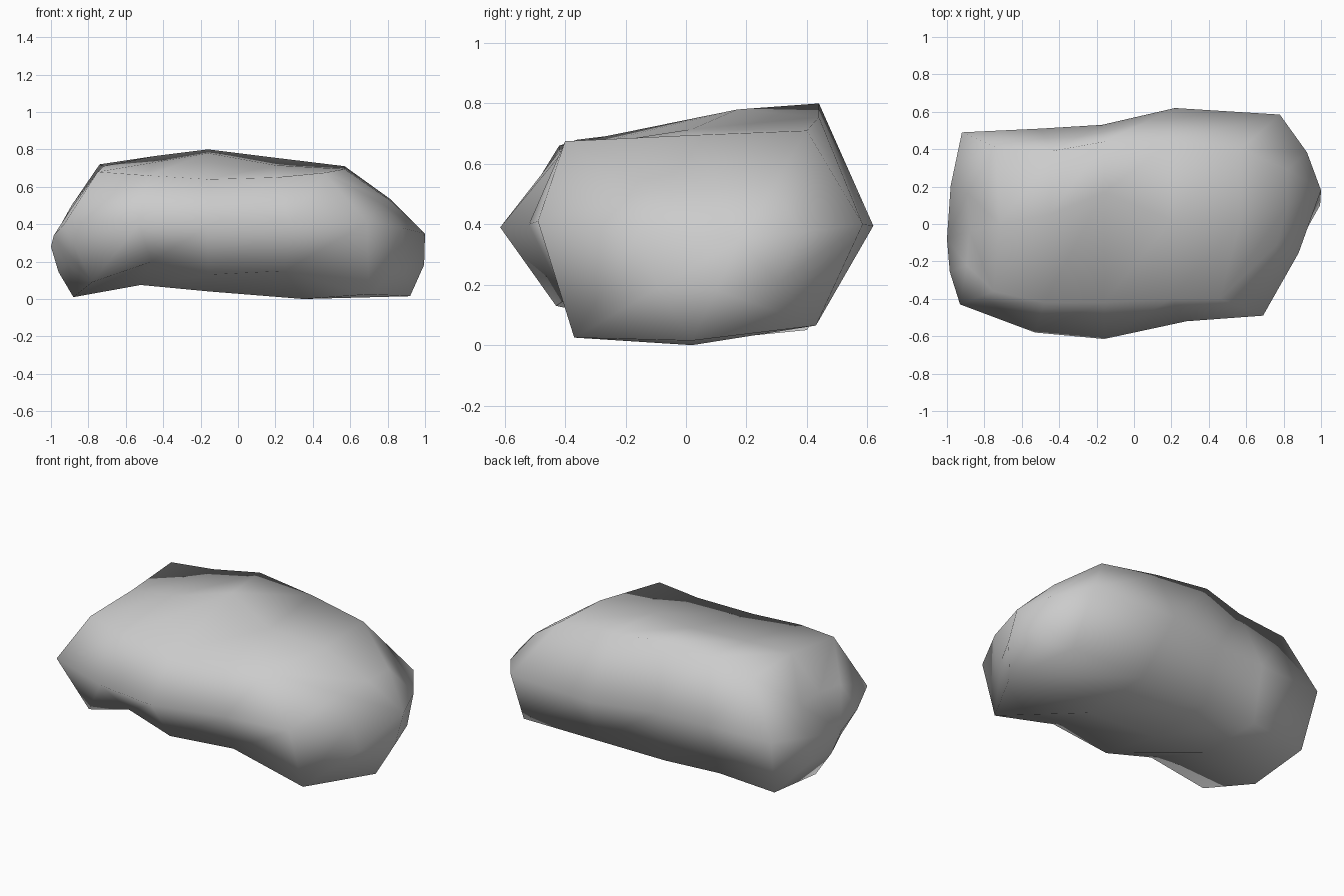
import bpy, bmesh
from mathutils import Vector

if "Cube" in bpy.data.objects:
    bpy.data.objects.remove(bpy.data.objects["Cube"])

# Lengthwise ridge lines of the boulder, each running left to right
front_low = [(-.78, -.33, .09), (-.46, -.40, .20), (-.16, -.43, .13), (.25, -.40, .15), (.70, -.37, .025)]
front_mid = [(-.93, -.43, .40), (-.53, -.58, .40), (-.16, -.615, .39), (.28, -.52, .40), (.69, -.49, .41)]
front_top = [(-.75, -.36, .68), (-.48, -.42, .66), (-.16, -.42, .64), (.20, -.40, .65), (.46, -.40, .675)]
top_mid = [(-.72, .00, .71), (-.45, .05, .73), (-.16, .17, .78), (.20, .02, .715), (.57, .02, .695)]
back_top = [(-.74, .41, .72), (-.44, .39, .765), (-.16, .44, .80), (.20, .44, .755), (.57, .40, .71)]
back_mid = [(-.92, .49, .40), (-.50, .51, .40), (-.17, .53, .40), (.22, .62, .395), (.78, .585, .40)]
back_low = [(-.88, .40, .05), (-.52, .42, .08), (-.16, .43, .065), (.30, .43, .065), (.80, .43, .065)]
base_mid = [(-.88, .00, .01), (-.52, .00, .075), (-.15, .00, .04), (.35, .02, .00), (.92, .02, .015)]
rails = [front_low, front_mid, front_top, top_mid, back_top, back_mid, back_low, base_mid]

bm = bmesh.new()
rings = [[bm.verts.new(rail[i]) for rail in rails] for i in range(5)]


def bridge(a, b):
    for i in range(len(a)):
        j = (i + 1) % len(a)
        bm.faces.new((a[i], a[j], b[j], b[i]))


def cap(ring, tip, bulge):
    """Close one end with a bulging middle ring and a central point."""
    tip = Vector(tip)
    middle = []
    for v in ring:
        p = v.co.lerp(tip, .5)
        p.x += bulge
        middle.append(bm.verts.new(p))
    bridge(ring, middle)
    centre = bm.verts.new(tip)
    for i in range(len(middle)):
        bm.faces.new((middle[i], middle[(i + 1) % len(middle)], centre))


# Body and the two rounded ends
for a, b in zip(rings, rings[1:]):
    bridge(a, b)
cap(rings[0], (-1, -.08, .28), -.02)
cap(rings[-1], (1, .18, .35), .035)
bmesh.ops.recalc_face_normals(bm, faces=bm.faces)
for f in bm.faces:
    f.smooth = True

mesh = bpy.data.meshes.new("boulder")
bm.to_mesh(mesh)
bm.free()
boulder = bpy.data.objects.new("boulder", mesh)
bpy.context.collection.objects.link(boulder)
